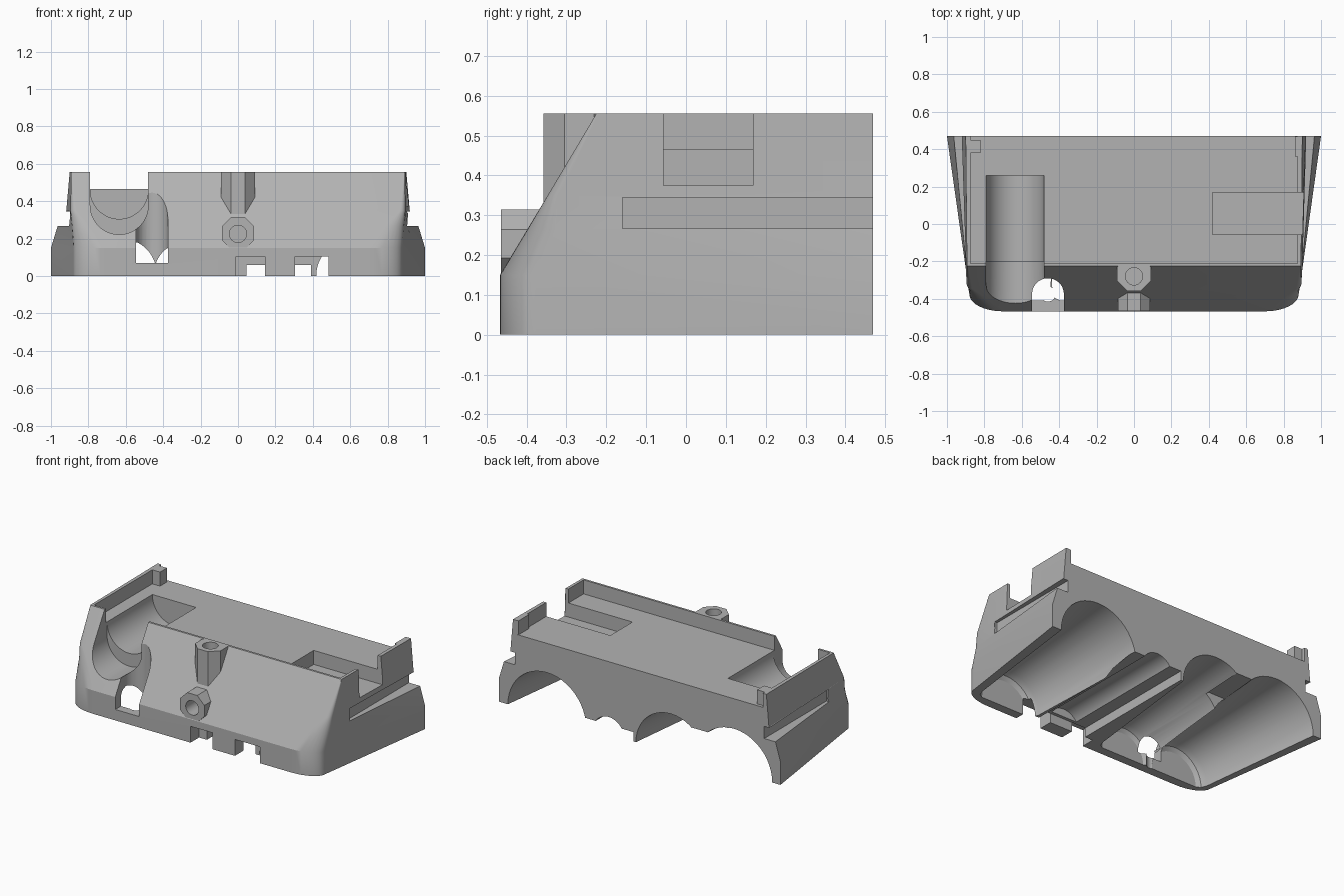
import bpy, bmesh, math
from mathutils import Vector

cube = bpy.data.objects.get("Cube")
if cube:
    bpy.data.objects.remove(cube, do_unlink=True)

grey = bpy.data.materials.new("plain grey")
grey.use_nodes = True
grey.diffuse_color = (0.45, 0.45, 0.45, 1)
grey.node_tree.nodes["Principled BSDF"].inputs["Base Color"].default_value = (0.45, 0.45, 0.45, 1)


def loft(name, rings):
    """Closed solid skinned through rings of equal point count."""
    bm = bmesh.new()
    vs = [[bm.verts.new(p) for p in ring] for ring in rings]
    n = len(vs[0])
    for a, b in zip(vs, vs[1:]):
        for i in range(n):
            j = (i + 1) % n
            bm.faces.new((a[i], a[j], b[j], b[i]))
    bm.faces.new(vs[0])
    bm.faces.new(vs[-1])
    bmesh.ops.recalc_face_normals(bm, faces=bm.faces)
    mesh = bpy.data.meshes.new(name)
    bm.to_mesh(mesh)
    bm.free()
    ob = bpy.data.objects.new(name, mesh)
    mesh.materials.append(grey)
    bpy.context.scene.collection.objects.link(ob)
    return ob


def circle(c, r, axis, n=48, turn=0.0):
    pts = []
    for i in range(n):
        t = math.tau * (i + turn) / n
        u, v = r * math.cos(t), r * math.sin(t)
        pts.append(Vector(c) + Vector((u, 0, v) if axis == "y" else (u, v, 0)))
    return pts


def box(name, x0, x1, y0, y1, z0, z1):
    return loft(name, [[(x0, y0, z), (x1, y0, z), (x1, y1, z), (x0, y1, z)] for z in (z0, z1)])


def rod(name, a, b, r, axis, n=48, turn=0.0):
    return loft(name, [circle(a, r, axis, n, turn), circle(b, r, axis, n, turn)])


def combine(target, tool, operation):
    mod = target.modifiers.new("combine", "BOOLEAN")
    mod.operation = operation
    mod.solver = "EXACT"
    mod.object = tool
    tool.hide_render = True
    bpy.ops.object.select_all(action="DESELECT")
    bpy.context.view_layer.objects.active = target
    target.select_set(True)
    bpy.ops.object.modifier_apply(modifier=mod.name)
    bpy.data.objects.remove(tool, do_unlink=True)


def cut(tool):
    combine(body, tool, "DIFFERENCE")


def add(tool):
    combine(body, tool, "UNION")


def outline(z, back_x, front_x, front_y, cx, cy):
    """Plan outline, wide at the back with rounded front corners."""
    half = [(back_x, 0.47)]
    for i in range(9):
        t = math.pi / 2 * i / 8
        half.append((front_x - cx + cx * math.cos(t), front_y + cy - cy * math.sin(t)))
    left = [(-x, y) for x, y in reversed(half)]
    return [(x, y, z) for x, y in half + left]


# Sloped shell
body = loft("housing_body", [
    outline(0, 1.0, 0.88, -0.467, 0.18, 0.09),
    outline(0.15, 1.0, 0.88, -0.467, 0.18, 0.09),
    outline(0.265, 0.965, 0.888, -0.398, 0.1, 0.07),
    outline(0.35, 0.918, 0.895, -0.347, 0.03, 0.03),
    outline(0.555, 0.9, 0.893, -0.225, 0.004, 0.004)])

# Octagonal screw bosses on the front slope
octagon = 0.09 / math.cos(math.pi / 8)
add(rod("upper_boss", (0, -0.268, 0.3), (0, -0.268, 0.555), octagon, "z", 8, 0.5))
add(rod("lower_boss", (0, -0.465, 0.228), (0, -0.3, 0.228), octagon * 0.96, "y", 8, 0.5))

# Open tray in the top
cut(box("tray", -0.875, 0.875, -0.211, 0.6, 0.465, 0.7))
cut(rod("upper_boss_hole", (0, -0.28, 0.42), (0, -0.28, 0.6), 0.046, "z"))
cut(rod("lower_boss_hole", (0, -0.5, 0.225), (0, -0.36, 0.225), 0.046, "y"))

# Battery channels under the body: x, radius at the front, then at the back
for fx, fr, bx, br in ((0.62, 0.21, 0.66, 0.28), (-0.26, 0.19, -0.22, 0.25), (-0.64, 0.205, -0.67, 0.275)):
    cut(loft("channel", [
        circle((fx, -0.41, 0), fr * 0.8, "y"),
        circle((fx, -0.395, 0), fr * 0.93, "y"),
        circle((fx, -0.36, 0), fr, "y"),
        circle((bx, 0.5, 0), br, "y")]))
cut(box("rib_relief", -0.54, -0.37, 0.2, 0.6, -0.1, 0.2))

# Wire grooves and front notches
cut(box("wire_groove", 0.045, 0.39, -0.38, 0.6, -0.1, 0.06))
cut(rod("wire_round", (0.22, -0.36, 0), (0.22, 0.6, 0), 0.11, "y"))
for x0, x1 in ((-0.01, 0.145), (0.305, 0.485)):
    cut(box("front_notch", x0, x1, -0.6, -0.38, -0.1, 0.105))
for x0, x1 in ((0.045, 0.145), (0.305, 0.39)):
    cut(box("groove_mouth", x0, x1, -0.6, -0.3, -0.1, 0.06))

# Rounded cutaway through the front slope, and the pocket behind it
def u_shape(y, bottom):
    arc = [(-0.635 + 0.155 * math.cos(t), y, bottom + 0.155 + 0.155 * math.sin(t))
           for t in (math.pi * (1 + i / 24) for i in range(25))]
    return arc + [(-0.48, y, 0.8), (-0.79, y, 0.8)]


cut(loft("front_cutaway", [u_shape(y, 0.222) for y in (-0.6, -0.2)]))
cut(loft("cutaway_pocket", [u_shape(y, 0.305) for y in (-0.3, 0.26)]))

# Recessed screw seat with a through hole
cut(rod("screw_seat", (-0.46, -0.375, 0.07), (-0.46, -0.375, 0.7), 0.085, "z"))
cut(box("screw_seat_mouth", -0.545, -0.375, -0.6, -0.375, 0.07, 0.7))
cut(rod("screw_hole", (-0.46, -0.375, -0.1), (-0.46, -0.375, 0.2), 0.04, "z"))

# Side pocket and the long slots in both flanks
cut(box("side_pocket", 0.42, 1.2, -0.057, 0.168, 0.375, 0.7))
for s in (-1, 1):
    cut(box("side_slot", min(s * 0.885, s * 1.2), max(s * 0.885, s * 1.2), -0.16, 0.6, 0.267, 0.345))

# Locating posts at the rear of the tray
add(box("right_post", -0.88, -0.82, 0.38, 0.45, 0.45, 0.555))
add(box("left_post", 0.862, 0.885, 0.36, 0.469, 0.45, 0.555))

bpy.ops.object.select_all(action="DESELECT")
body.select_set(True)
bpy.context.view_layer.objects.active = body
bpy.ops.object.shade_smooth_by_angle(angle=math.radians(25))
